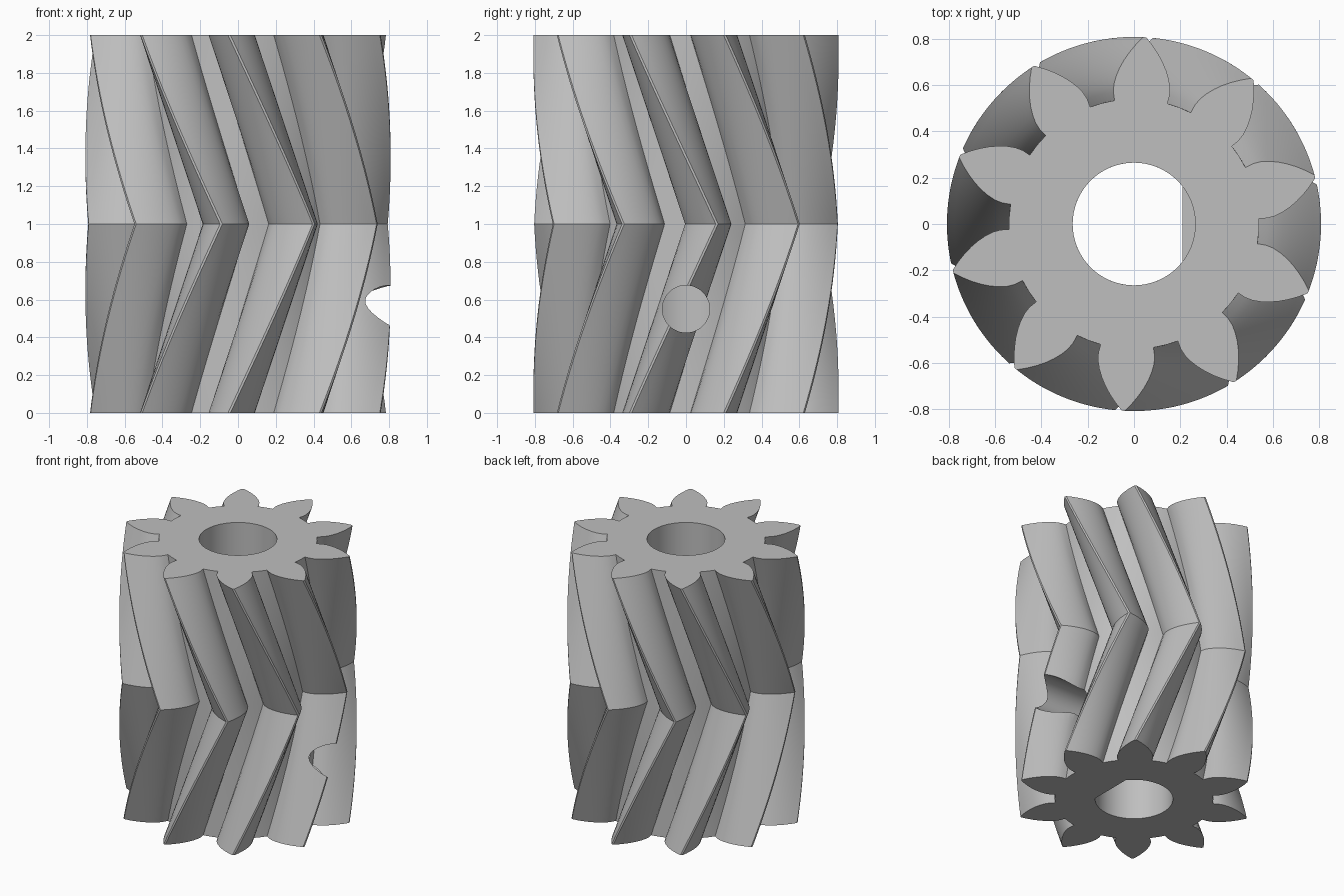
import bpy, bmesh, math

if "Cube" in bpy.data.objects:
    bpy.data.objects.remove(bpy.data.objects["Cube"], do_unlink=True)

TEETH, HEIGHT, STEPS = 10, 2.0, 16
TIP_R, ROOT_R, BASE_R, BORE_R = 0.808, 0.54, 0.577, 0.265
HALF_TOOTH = math.radians(12.2)
TWIST = math.radians(33)
START = math.radians(86.7)

steel = bpy.data.materials.new("plain_grey_metal")
steel.use_nodes = True
grey = (0.52, 0.52, 0.52, 1)
steel.diffuse_color = grey
steel.node_tree.nodes["Principled BSDF"].inputs["Base Color"].default_value = grey


def loft(name, rings):
    """Skin a stack of matching closed rings and cap both ends."""
    bm = bmesh.new()
    rows = [[bm.verts.new(p) for p in ring] for ring in rings]
    for low, high in zip(rows, rows[1:]):
        n = len(low)
        for i in range(n):
            j = (i + 1) % n
            bm.faces.new((low[i], low[j], high[j], high[i]))
    bm.faces.new(rows[0][::-1])
    bm.faces.new(rows[-1])
    bmesh.ops.recalc_face_normals(bm, faces=bm.faces)
    mesh = bpy.data.meshes.new(name)
    bm.to_mesh(mesh)
    bm.free()
    mesh.materials.append(steel)
    obj = bpy.data.objects.new(name, mesh)
    bpy.context.collection.objects.link(obj)
    return obj


def circle(radius, count=64):
    return [(radius * math.cos(math.tau * i / count),
             radius * math.sin(math.tau * i / count)) for i in range(count)]


# Tooth outline: undercut root, involute flanks, narrow tip
flank = [(ROOT_R, HALF_TOOTH)]
for i in range(8):
    r = BASE_R + (TIP_R - BASE_R) * i / 7
    a = math.acos(BASE_R / r)
    flank.append((r, HALF_TOOTH - (math.tan(a) - a)))
tooth = [(r, -a) for r, a in flank] + [(r, a) for r, a in reversed(flank)]
tooth.append((ROOT_R, math.pi / TEETH))
outline = [(r, a + START + math.tau * t / TEETH) for t in range(TEETH) for r, a in tooth]

# Herringbone body: twist rises to the middle, then reverses
rings = []
for k in range(2 * STEPS + 1):
    z = HEIGHT * k / (2 * STEPS)
    turn = TWIST * (1 - abs(z - 1))
    rings.append([(r * math.cos(a + turn), r * math.sin(a + turn), z) for r, a in outline])
gear = loft("herringbone_gear", rings)

# Bore: round in the upper half, flat-sided in the lower half
round_bore = [[(x, y, z) for x, y in circle(BORE_R)] for z in (1, 2.2)]
half = math.acos(0.21 / BORE_R)
arc = [half + (math.tau - 2 * half) * i / 56 for i in range(57)]
flat_bore = [[(BORE_R * math.cos(a), BORE_R * math.sin(a), z) for a in arc]
             for z in (-0.2, 1.05)]
# Set screw hole through one side
screw_hole = [[(x, u, 0.55 + v) for u, v in circle(0.125, 48)] for x in (0.1, 1)]

cutters = [loft("round_bore_cutter", round_bore),
           loft("flat_bore_cutter", flat_bore),
           loft("screw_hole_cutter", screw_hole)]
for cutter in cutters:
    cutter.hide_render = True
    mod = gear.modifiers.new(cutter.name, "BOOLEAN")
    mod.operation = "DIFFERENCE"
    mod.solver = "EXACT"
    mod.object = cutter

# Bake the cuts and discard the cutters
bpy.context.view_layer.update()
cut = gear.evaluated_get(bpy.context.evaluated_depsgraph_get())
final = bpy.data.meshes.new_from_object(cut)
gear.modifiers.clear()
gear.data = final
for cutter in cutters:
    bpy.data.objects.remove(cutter, do_unlink=True)

bpy.ops.object.select_all(action="DESELECT")
gear.select_set(True)
bpy.context.view_layer.objects.active = gear
bpy.ops.object.shade_smooth_by_angle(angle=math.radians(25))
